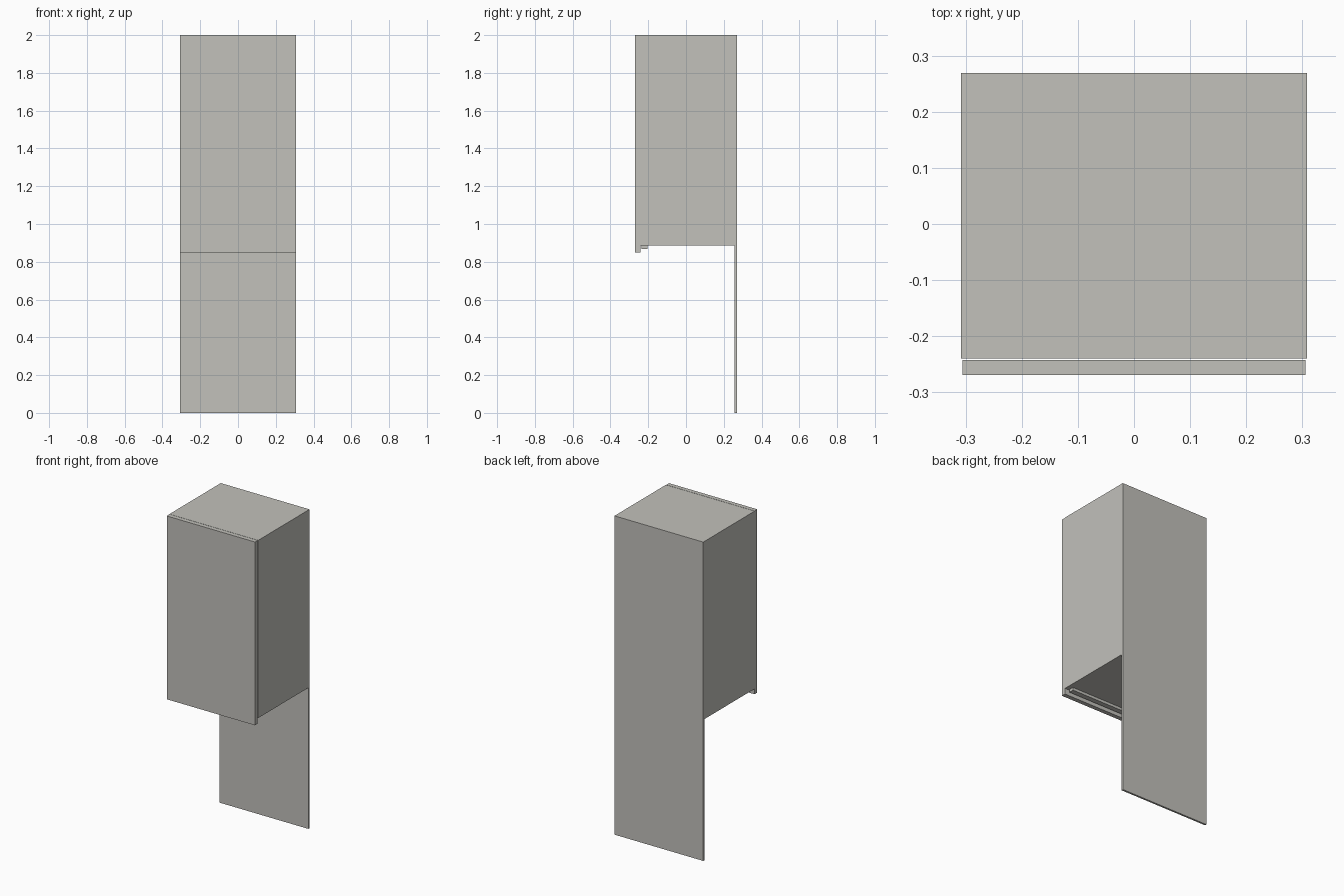
import bpy
import bmesh
from mathutils import Vector

cube = bpy.data.objects.get("Cube")
if cube:
    bpy.data.objects.remove(cube, do_unlink=True)

# One warm grey finish for every panel
finish = bpy.data.materials.new("warm_grey_finish")
finish.use_nodes = True
colour = (0.54, 0.533, 0.497, 1)
finish.diffuse_color = colour
finish.node_tree.nodes["Principled BSDF"].inputs["Base Color"].default_value = colour


def panel(name, low, high):
    """Flat board spanning two opposite corners."""
    low, high = Vector(low), Vector(high)
    bm = bmesh.new()
    bmesh.ops.create_cube(bm, size=1)
    bmesh.ops.scale(bm, vec=high - low, verts=bm.verts)
    mesh = bpy.data.meshes.new(name)
    bm.to_mesh(mesh)
    bm.free()
    mesh.materials.append(finish)
    obj = bpy.data.objects.new(name, mesh)
    obj.location = (low + high) / 2
    bpy.context.collection.objects.link(obj)
    return obj


half = 0.308             # half the cabinet width
board = 0.028            # board thickness
inner = half - board     # half the clear inside width
front, back = -0.24, 0.269
bottom, top = 0.885, 2.0

# Carcass
panel("left_side", (inner, front, bottom), (half, back, top))
panel("right_side", (-half, front, bottom), (-inner, back, top))
panel("top_panel", (-inner, front, top - board), (inner, back, top))
panel("bottom_panel", (-inner, front, bottom), (inner, back, bottom + board))
panel("back_panel", (-inner, back - 0.012, bottom + board), (inner, back, top - board))

# Door hanging below the carcass
panel("door", (-half + 0.002, -0.269, 0.85), (half - 0.002, front - 0.002, top))

# Slim light strip under the front edge
panel("light_strip", (-inner, -0.235, bottom - 0.017), (inner, -0.203, bottom))

# Wall panel below the cabinet
panel("wall_panel", (-half, back - 0.012, 0), (half, back, bottom))
